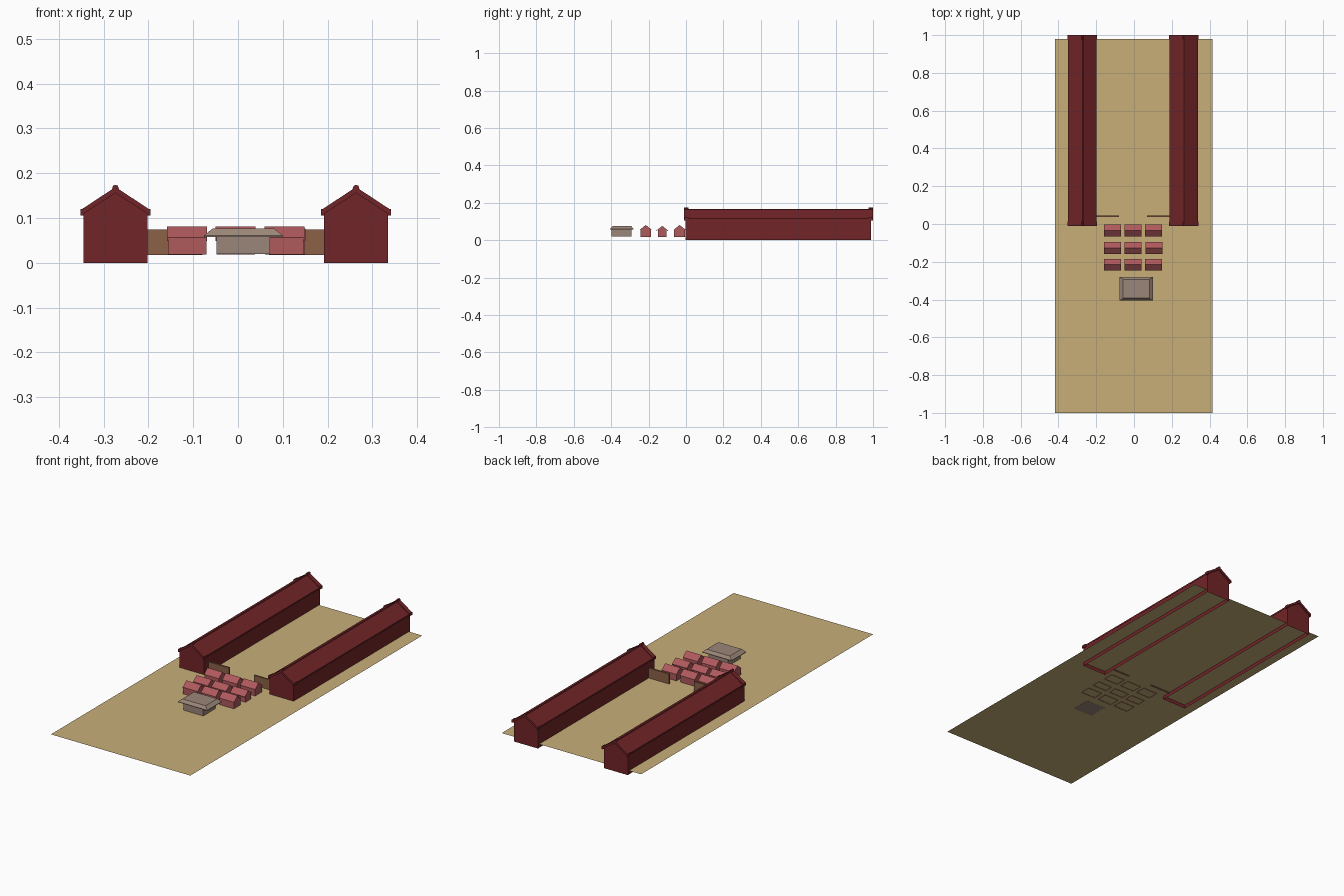
import bpy

if "Cube" in bpy.data.objects:
    bpy.data.objects.remove(bpy.data.objects["Cube"])

def material(name, rgb):
    m = bpy.data.materials.new(name)
    m.diffuse_color = (*rgb, 1)
    m.use_nodes = True
    m.node_tree.nodes["Principled BSDF"].inputs["Base Color"].default_value = m.diffuse_color
    return m

BARN = material("dark_red", (0.17, 0.018, 0.021))
HUT = material("rose_red", (0.43, 0.10, 0.107))
SAND = material("sand", (0.58, 0.43, 0.19))
STONE = material("stone", (0.33, 0.24, 0.19))
WOOD = material("wood", (0.26, 0.12, 0.062))
GROUND_Z = 0.02

def mesh(name, verts, faces, mat):
    me = bpy.data.meshes.new(name)
    me.from_pydata(verts, [], faces)
    me.materials.append(mat)
    ob = bpy.data.objects.new(name, me)
    bpy.context.collection.objects.link(ob)
    return ob

def extrude(name, profile, a, b, axis, mat, open_edge=None):
    """Extrude a (horizontal, z) outline from a to b along 'x' or 'y'; open_edge leaves one side out."""
    n = len(profile)
    put = (lambda h, z, t: (h, t, z)) if axis == 'y' else (lambda h, z, t: (t, -h, z))
    verts = [put(h, z, t) for t in (a, b) for h, z in profile]
    faces = [tuple(range(n)), tuple(reversed(range(n, 2 * n)))]
    faces += [((i + 1) % n, i, n + i, n + (i + 1) % n) for i in range(n) if i != open_edge]
    return mesh(name, verts, faces, mat)

def box(name, x0, x1, y0, y1, z0, z1, mat):
    return extrude(name, [(x0, z0), (x1, z0), (x1, z1), (x0, z1)], y0, y1, 'y', mat)

def house(c, half, z0, eave, peak, over, thick, a, b, end, axis, mat, name):
    """Open-bottomed gabled walls with a roof shell that overhangs them."""
    extrude(name + "_walls", [(c - half, z0), (c + half, z0), (c + half, eave), (c, peak),
            (c - half, eave)], a, b, axis, mat, open_edge=0)
    roof(c, half + over, eave - over * (peak - eave) / half, peak, thick,
         a - end, b + end, axis, mat, name + "_roof")

def roof(c, w, low, peak, t, a, b, axis, mat, name):
    extrude(name, [(c - w, low), (c, peak), (c + w, low), (c + w, low + t), (c, peak + t),
            (c - w, low + t)], a, b, axis, mat)

# sandy ground sheet
mesh("ground", [(-0.418, -1, GROUND_Z), (0.415, -1, GROUND_Z),
                (0.415, 0.98, GROUND_Z), (-0.418, 0.98, GROUND_Z)], [(0, 1, 2, 3)], SAND)

# two long barns with gable trims and a round ridge
for side, c in (("left", -0.2735), ("right", 0.2635)):
    n = side + "_barn"
    house(c, 0.0718, 0, 0.110, 0.158, 0.004, 0.008, -0.004, 0.99, 0, 'y', BARN, n)
    for end, y0, y1 in (("front", -0.010, 0.014), ("back", 0.976, 1.0)):
        roof(c, 0.0775, 0.105, 0.156, 0.013, y0, y1, 'y', BARN, f"{n}_{end}_gable_trim")
        for s in (-1, 1):
            box(f"{n}_{end}_eave_block", c + s * 0.074 - 0.004, c + s * 0.074 + 0.004,
                y0, y1, 0.105, 0.120, BARN)
    for nm, r, y0, y1 in (("ridge", 0.006, -0.004, 0.99), ("ridge_cap_front", 0.0075, -0.010, 0.014),
                          ("ridge_cap_back", 0.0075, 0.976, 1.0)):
        bpy.ops.mesh.primitive_cylinder_add(vertices=8, radius=r, depth=y1 - y0,
            location=(c, (y0 + y1) / 2, 0.1605 if r < 0.007 else 0.1665), rotation=(1.570796, 0, 0))
        bpy.context.object.name = f"{n}_{nm}"
        bpy.context.object.data.materials.append(BARN)

# nine small huts, ridges running along x
for row, (y, half, over, peak) in enumerate(((-0.034, 0.029, 0.002, 0.077),
                                             (-0.127, 0.0235, 0.007, 0.072),
                                             (-0.215, 0.029, 0.002, 0.077))):
    for col, x in enumerate((-0.1135, -0.0055, 0.1035)):
        if row == 1 and col == 2:
            x += 0.003
        house(-y, half, 0.018, 0.054, peak, over, 0.004, x - 0.043, x + 0.043, 0.0015,
              'x', HUT, f"hut_{row}_{col}")

# stone pavilion: body and a wide, low hipped roof
box("pavilion_body", -0.048, 0.071, -0.398, -0.292, 0.0195, 0.059, STONE)

def ring(x, y, z):
    return [(0.012 - x, -0.343 - y, z), (0.012 + x, -0.343 - y, z),
            (0.012 + x, -0.343 + y, z), (0.012 - x, -0.343 + y, z)]

levels = ring(0.088, 0.062, 0.058) + ring(0.088, 0.062, 0.061) + ring(0.069, 0.050, 0.076)
faces = [(3, 2, 1, 0), (8, 9, 10, 11)]
for k in (0, 4):
    faces += [(k + i, k + (i + 1) % 4, k + 4 + (i + 1) % 4, k + 4 + i) for i in range(4)]
mesh("pavilion_roof", levels, faces, STONE)

# low fence walls between the barns
for side, x0, x1 in (("left", -0.202, -0.079), ("right", 0.069, 0.192)):
    box(side + "_fence", x0, x1, 0.036, 0.045, 0.017, 0.074, WOOD)
